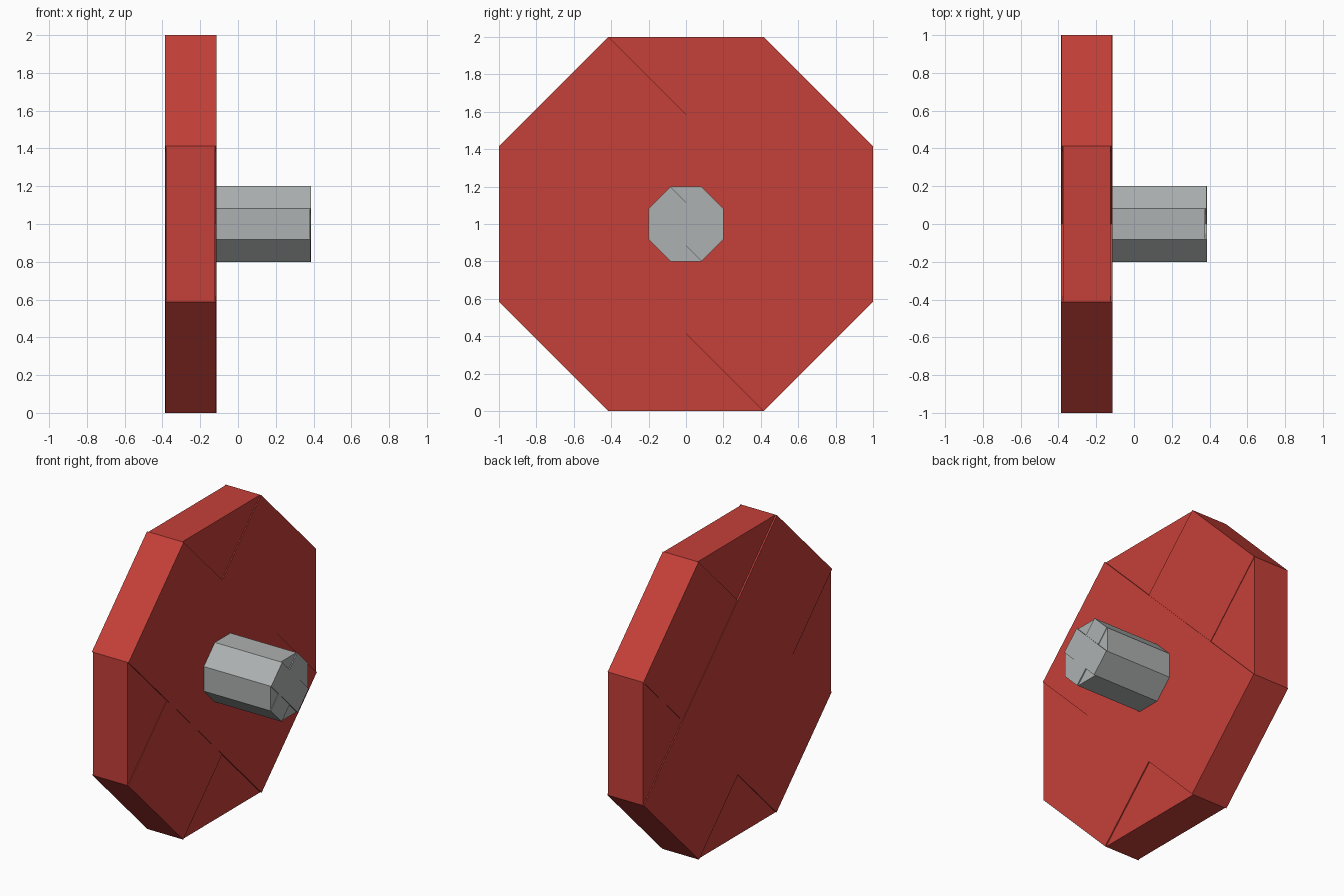
import bpy
from math import radians, tan, pi

cube = bpy.data.objects.get("Cube")
if cube:
    bpy.data.objects.remove(cube, do_unlink=True)


def make_material(name, rgb):
    mat = bpy.data.materials.new(name)
    mat.use_nodes = True
    mat.diffuse_color = (*rgb, 1)
    mat.node_tree.nodes["Principled BSDF"].inputs["Base Color"].default_value = (*rgb, 1)
    return mat


red = make_material("red", (0.56, 0.05, 0.04))
grey = make_material("light grey", (0.42, 0.44, 0.44))

# Slab angle about x and how far each end sits back from the outermost slab
SLABS = {
    "rising": (45, 0.0),
    "falling": (-45, 0.0035),
    "level": (90, 0.007),
    "upright": (0, 0.0105),
}


def octagon_of_slabs(name, x_min, x_max, radius, mat):
    """Four crossed slabs, each joining two opposite sides of an octagon."""
    for label, (angle, inset) in SLABS.items():
        bpy.ops.mesh.primitive_cube_add(
            size=1, location=((x_min + x_max) / 2, 0, 1),
            rotation=(radians(angle), 0, 0))
        slab = bpy.context.object
        slab.name = f"{name}_{label}_slab"
        slab.scale = (x_max - x_min - 2 * inset,
                      2 * radius * tan(pi / 8), 2 * radius)
        slab.data.materials.append(mat)


# Wide disc
octagon_of_slabs("disc", -0.387, -0.114, 1.0, red)

# Shaft, running from the middle of the disc
octagon_of_slabs("shaft", -0.13, 0.387, 0.2, grey)
